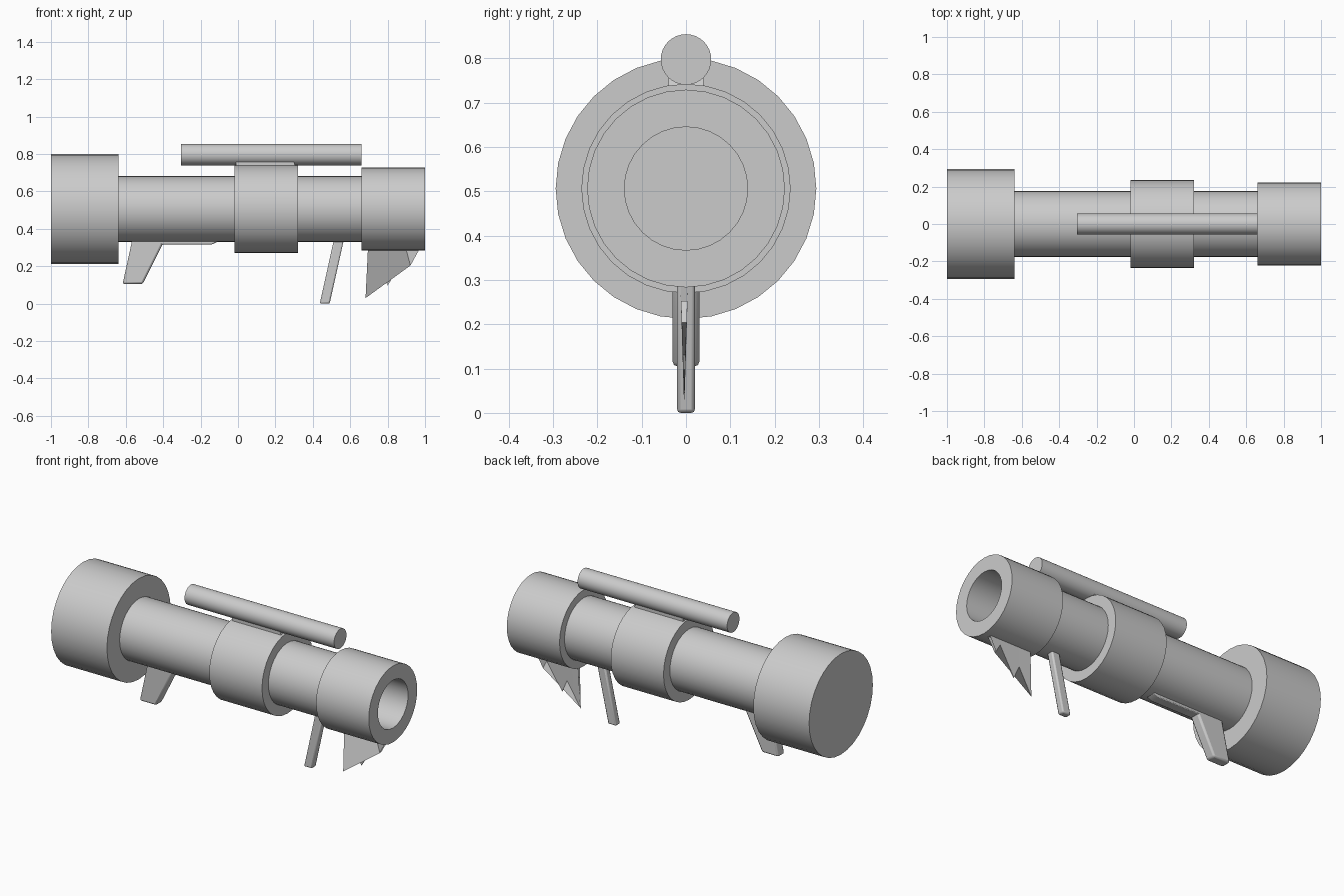
import bpy, bmesh, math

if "Cube" in bpy.data.objects:
    bpy.data.objects.remove(bpy.data.objects["Cube"])

AXIS_Z = 0.506


def finish(name, bm, bevel=0.0):
    bmesh.ops.remove_doubles(bm, verts=bm.verts, dist=1e-5)
    bmesh.ops.recalc_face_normals(bm, faces=bm.faces)
    mesh = bpy.data.meshes.new(name)
    bm.to_mesh(mesh)
    bm.free()
    obj = bpy.data.objects.new(name, mesh)
    bpy.context.collection.objects.link(obj)
    if bevel:
        mod = obj.modifiers.new("Bevel", 'BEVEL')
        mod.width = bevel
        mod.segments = 2
    bpy.ops.object.select_all(action='DESELECT')
    obj.select_set(True)
    bpy.context.view_layer.objects.active = obj
    bpy.ops.object.shade_smooth_by_angle(angle=math.radians(35))
    return obj


def lathe(name, profile, z=AXIS_Z, sides=32):
    """Revolve (x, radius) points around the long axis."""
    bm = bmesh.new()
    rings = []
    for x, r in profile:
        rings.append([bm.verts.new((x, r * math.cos(a), z + r * math.sin(a)))
                      for a in (2 * math.pi * i / sides for i in range(sides))])
    for a, b in zip(rings, rings[1:]):
        for i in range(sides):
            j = (i + 1) % sides
            bm.faces.new((a[i], a[j], b[j], b[i]))
    bm.faces.new(rings[0])
    bm.faces.new(rings[-1])
    return finish(name, bm)


def slab(name, outline, half_width, bevel=0.0):
    """Extrude an (x, z) outline symmetrically across y."""
    bm = bmesh.new()
    near = [bm.verts.new((x, -half_width, z)) for x, z in outline]
    far = [bm.verts.new((x, half_width, z)) for x, z in outline]
    bm.faces.new(near)
    bm.faces.new(far)
    n = len(outline)
    for i in range(n):
        j = (i + 1) % n
        bm.faces.new((near[i], near[j], far[j], far[i]))
    return finish(name, bm, bevel)


# Tube body
lathe("rear_drum", [(-1, 0.294), (-0.64, 0.294)])
lathe("barrel", [(-0.66, 0.177), (0.67, 0.177)])
lathe("middle_band", [(-0.02, 0.236), (0.32, 0.236)])
lathe("muzzle", [(0.66, 0.223), (1, 0.223), (1, 0.139), (0.675, 0.139)])

# Sight tube and its mount
lathe("sight_tube", [(-0.305, 0.057), (0.66, 0.057)], z=0.797)
slab("sight_mount", [(-0.01, 0.70), (0.32, 0.70), (0.29, 0.78), (-0.01, 0.78)], 0.04)

# Grips and lower rail
slab("rear_grip", [(-0.56, 0.37), (-0.57, 0.32), (-0.617, 0.105), (-0.51, 0.105),
                   (-0.40, 0.325), (-0.39, 0.37)], 0.03, 0.01)
slab("lower_rail", [(-0.45, 0.36), (-0.42, 0.317), (-0.14, 0.317), (-0.11, 0.33),
                    (-0.10, 0.36)], 0.03, 0.005)
slab("front_grip", [(0.519, 0.37), (0.437, 0.0), (0.49, 0.0), (0.572, 0.37)], 0.02, 0.008)

# Jagged strips hanging under the muzzle, tapering to the tips
bm = bmesh.new()
strips = [((0.695, 0.30), (0.682, 0.03), (0.767, 0.172), (0.767, 0.30)),
          ((0.767, 0.30), (0.767, 0.172), (0.80, 0.097), (0.896, 0.252), (0.896, 0.30)),
          ((0.896, 0.30), (0.896, 0.252), (0.922, 0.204), (0.975, 0.30))]
for strip in strips:
    sides = []
    for s in (-1, 1):
        sides.append([bm.verts.new((x, -0.004 + s * 0.009 * max(0.08, (z - 0.03) / 0.27), z))
                      for x, z in strip])
    a, b = sides
    bm.faces.new(a)
    bm.faces.new(b)
    for i in range(1, len(strip) - 2):
        bm.faces.new((a[i], a[i + 1], b[i + 1], b[i]))
bmesh.ops.remove_doubles(bm, verts=bm.verts, dist=1e-5)
bmesh.ops.holes_fill(bm, edges=bm.edges, sides=20)
finish("torn_strips", bm)
